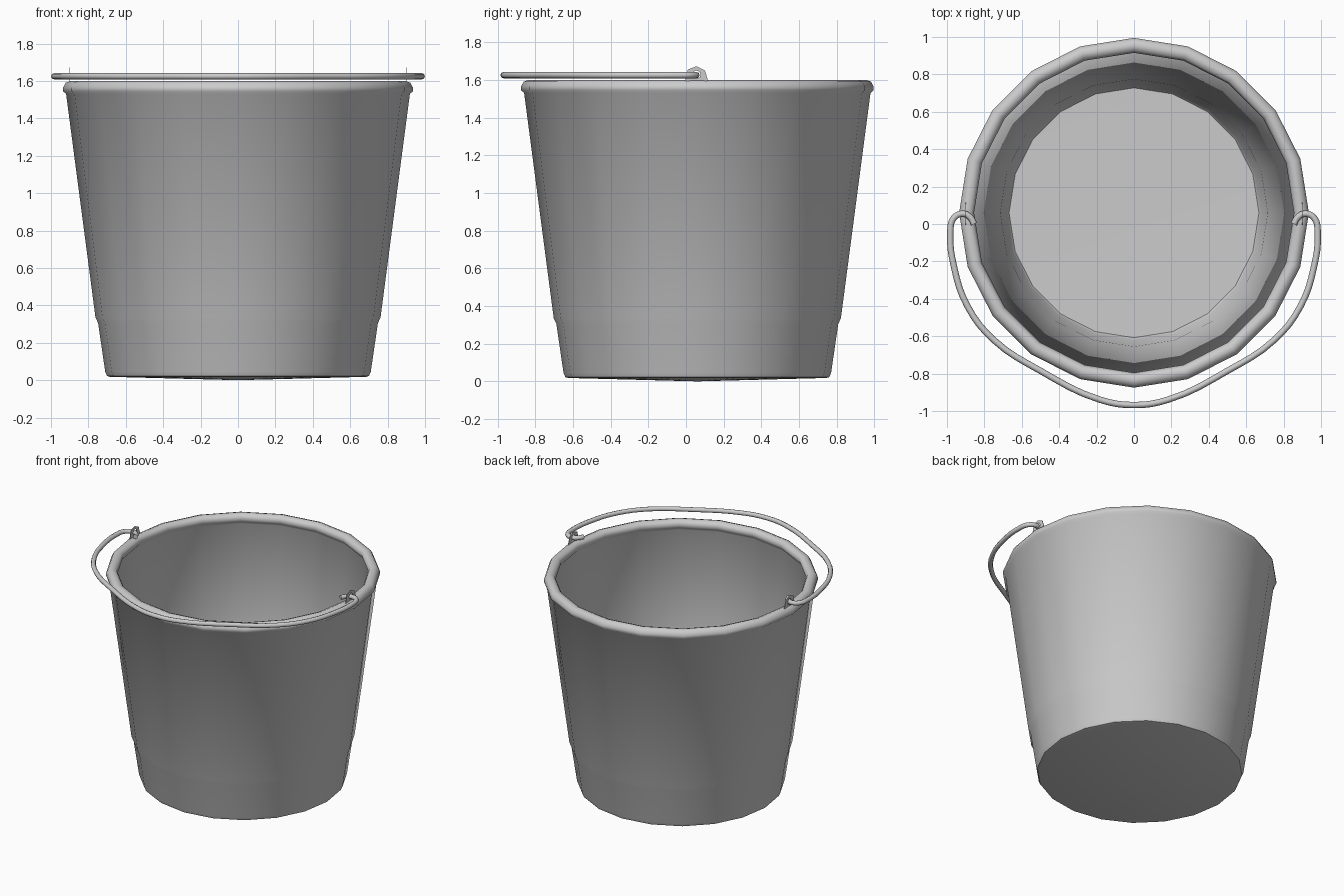
import bpy, bmesh, math

if "Cube" in bpy.data.objects:
    bpy.data.objects.remove(bpy.data.objects["Cube"])

CY = 0.06      # bucket axis position in y
SIDES = 20


def finish(bm, name, smooth=None):
    bmesh.ops.recalc_face_normals(bm, faces=bm.faces)
    me = bpy.data.meshes.new(name)
    bm.to_mesh(me)
    bm.free()
    ob = bpy.data.objects.new(name, me)
    bpy.context.collection.objects.link(ob)
    if smooth:
        bpy.ops.object.select_all(action='DESELECT')
        ob.select_set(True)
        bpy.context.view_layer.objects.active = ob
        bpy.ops.object.shade_smooth_by_angle(angle=math.radians(smooth))
    return ob


def lathe(name, profile):
    """Revolve (radius, z) points; both ends close on the axis."""
    bm = bmesh.new()
    verts = [bm.verts.new((r, CY, z)) for r, z in profile]
    edges = [bm.edges.new(p) for p in zip(verts, verts[1:])]
    bmesh.ops.spin(bm, geom=verts + edges, cent=(0, CY, 0), axis=(0, 0, 1),
                   angle=2 * math.pi, steps=SIDES, use_duplicate=False)
    bmesh.ops.remove_doubles(bm, verts=bm.verts, dist=0.0005)
    return finish(bm, name, 50)


# Bucket shell: underside, stepped wall, rolled rim, inner wall, floor
lathe("bucket_body", [
    (0, 0.0), (0.685, 0.018), (0.70, 0.022), (0.71, 0.045),
    (0.748, 0.305), (0.762, 0.335), (0.919, 1.53),
    (0.935, 1.545), (0.935, 1.565), (0.922, 1.59), (0.895, 1.60),
    (0.868, 1.59), (0.855, 1.565), (0.865, 1.54), (0.882, 1.52),
    (0.728, 0.335), (0.715, 0.305), (0.68, 0.055), (0.668, 0.04), (0, 0.03)])

# Flat eyelets standing on the rim, with a hole for the handle
CZ = 1.628
for sx, side in ((-1, "left"), (1, "right")):
    bm = bmesh.new()
    outer = [(0.062, 1.585), (0.058, 1.61), (0.045, 1.65), (0, 1.672),
             (-0.045, 1.655), (-0.055, 1.61), (-0.065, 1.585), (0, 1.585)]
    hole = [(0.019, 1.614), (0.022, CZ), (0.016, 1.643), (0, 1.65),
            (-0.016, 1.643), (-0.022, CZ), (-0.017, 1.612), (0, 1.606)]
    a = [bm.verts.new((sx * 0.9 - 0.002, 0.055 + y, z)) for y, z in outer]
    b = [bm.verts.new((sx * 0.9 - 0.002, 0.055 + y, z)) for y, z in hole]
    for i in range(8):
        j = (i + 1) % 8
        bm.faces.new((a[i], a[j], b[j], b[i]))
    ext = bmesh.ops.extrude_face_region(bm, geom=bm.faces[:])
    bmesh.ops.translate(bm, vec=(0.004, 0, 0), verts=[
        v for v in ext["geom"] if isinstance(v, bmesh.types.BMVert)])
    # keep the back sheet so the plate is closed
    bm.faces.ensure_lookup_table()
    finish(bm, side + "_eyelet")

# Wire handle lying forward, hooked through both eyelets
half = [(0.855, 0.0), (0.875, 0.035), (0.915, 0.055), (0.965, 0.03), (0.982, -0.05),
        (0.962, -0.23), (0.89, -0.44), (0.75, -0.62), (0.5, -0.785), (0.18, -0.94)]
path = half + [(0, -0.968)] + [(-x, y) for x, y in reversed(half)]
cu = bpy.data.curves.new("handle", 'CURVE')
cu.dimensions = '3D'
cu.resolution_u = 4
cu.bevel_depth = 0.017
cu.bevel_resolution = 2
cu.use_fill_caps = True
sp = cu.splines.new('BEZIER')
sp.bezier_points.add(len(path) - 1)
for p, (x, y) in zip(sp.bezier_points, path):
    p.co = (x, y, 1.625)
    p.handle_left_type = p.handle_right_type = 'AUTO'
bpy.context.collection.objects.link(bpy.data.objects.new("handle", cu))
